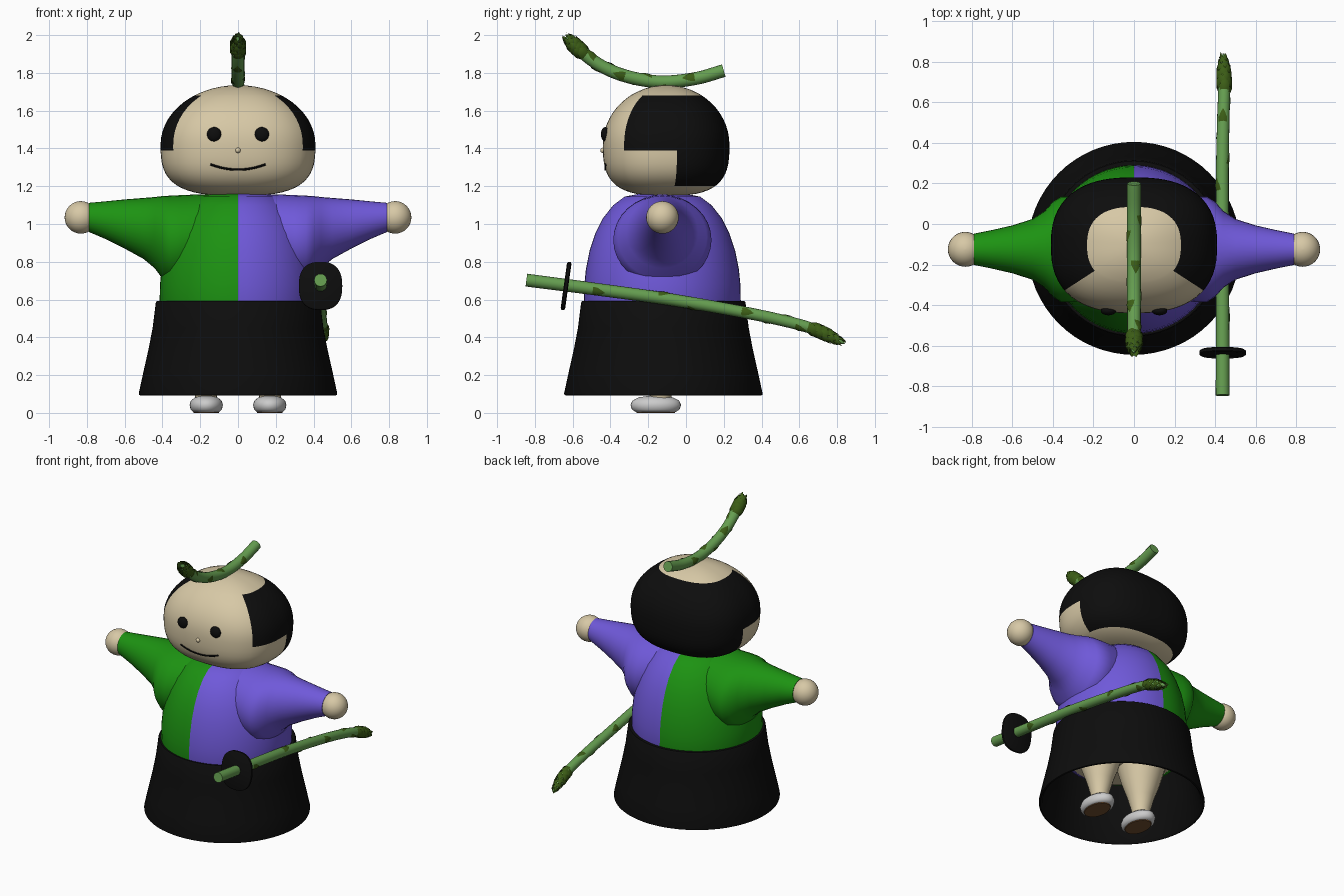
import bpy, bmesh, math
from mathutils import Vector as V

if "Cube" in bpy.data.objects:
    bpy.data.objects.remove(bpy.data.objects["Cube"])

def mat(name, c):
    m = bpy.data.materials.new(name)
    m.diffuse_color = (*c, 1)
    m.use_nodes = True
    m.node_tree.nodes["Principled BSDF"].inputs["Base Color"].default_value = m.diffuse_color
    return m

SKIN = mat("skin", (.68, .58, .38))
BLACK = mat("black", (.004, .004, .004))
GREEN = mat("robe_green", (.012, .29, .006))
PURPLE = mat("robe_purple", (.16, .10, .70))
STALK = mat("stalk", (.13, .34, .08))
BRACT = mat("bract", (.045, .11, .008))
BROWN = mat("sole_brown", (.17, .08, .03))

def mesh(name, verts, faces, mats=(), angle=40, pick=None):
    me = bpy.data.meshes.new(name)
    me.from_pydata([tuple(v) for v in verts], [], faces)
    bm = bmesh.new()
    bm.from_mesh(me)
    bmesh.ops.recalc_face_normals(bm, faces=bm.faces[:])
    if pick:
        for f in bm.faces:
            f.material_index = pick(f.calc_center_median())
    bm.to_mesh(me)
    bm.free()
    ob = bpy.data.objects.new(name, me)
    bpy.context.collection.objects.link(ob)
    for m in mats:
        me.materials.append(m)
    bpy.ops.object.select_all(action='DESELECT')
    ob.select_set(True)
    bpy.context.view_layer.objects.active = ob
    bpy.ops.object.shade_smooth_by_angle(angle=math.radians(angle))
    return ob

def loft(name, rings, mats=(), wrap=True, caps=True, angle=40, pick=None):
    n = len(rings[0])
    verts = [p for r in rings for p in r]
    faces = [(i*n + j, i*n + (j+1) % n, (i+1)*n + (j+1) % n, (i+1)*n + j)
             for i in range(len(rings)-1) for j in range(n if wrap else n-1)]
    if caps:
        faces += [tuple(range(n)), tuple(range(len(verts)-n, len(verts)))]
    return mesh(name, verts, faces, mats, angle, pick)

def lathe(name, prof, mats=(), c=(0, 0), sy=1, n=48, caps=True, angle=40):
    ts = [2*math.pi*k/n for k in range(n)]
    return loft(name, [[V((c[0] + r*math.cos(t), c[1] + sy*r*math.sin(t), z)) for t in ts]
                       for r, z in prof], mats, caps=caps, angle=angle)

def ball(name, p, r, m, scale=(1, 1, 1)):
    ts = [math.pi*(k/16 - .5) for k in range(17)]
    return loft(name, [[V((p[0] + r*scale[0]*max(math.cos(t), .01)*math.cos(2*math.pi*k/32),
                           p[1] + r*scale[1]*max(math.cos(t), .01)*math.sin(2*math.pi*k/32),
                           p[2] + r*scale[2]*math.sin(t))) for k in range(32)] for t in ts], [m])

def spline(pts, n=12):
    pts = [V(p) for p in pts]
    e = [2*pts[0] - pts[1]] + pts + [2*pts[-1] - pts[-2]]
    out = []
    for i in range(1, len(e)-2):
        a, b, c, d = e[i-1:i+3]
        for k in range(n):
            t = k/n
            out.append(.5*(2*b + (c-a)*t + (2*a-5*b+4*c-d)*t*t + (3*b-a-3*c+d)*t**3))
    return out + [pts[-1]]

def frame(path, i):
    t = (path[min(i+1, len(path)-1)] - path[max(i-1, 0)]).normalized()
    s = (V((1, 0, 0)) - t*t.x) if abs(t.x) < .9 else V((0, 1, 0)) - t*t.y
    s.normalize()
    return t, s, t.cross(s)

def tube(name, path, radius, m, n=16):
    rings = []
    for i, p in enumerate(path):
        t, s, u = frame(path, i)
        r = radius(i/(len(path)-1))
        rings.append([p + r*(s*math.cos(2*math.pi*k/n) + u*math.sin(2*math.pi*k/n)) for k in range(n)])
    return loft(name, rings, [m])

# --- head: rounded loft, hair is a colour region cut on exact rings and meridians
HY, ZM = -.105, 1.42
def frac(z):
    if z >= ZM:
        return max(1 - ((z-ZM)/.315)**2, 1e-5)**.5
    return max(1 - ((ZM-z)/.27)**3, 1e-6)**(1/3)

def plan(a):
    return (abs(math.cos(a)/.41)**2.5 + abs(math.sin(a)/.335)**2.5)**-.4

def face_y(x, z):
    f = frac(z)
    return HY - .335*f*(1 - abs(x/(.41*f))**2.5)**.4

A0, A1 = -33, 8
zs = [ZM + .315*math.sin(math.pi*k/28) for k in range(15)]
zs += [ZM - .27*math.sin(math.pi*k/28)**(2/3) for k in range(1, 15)] + [1.20, 1.39, 1.68]
azs = sorted(set(range(-90, 270, 5)) | {A0, A1, 180-A0, 180-A1})

def is_hair(c):
    a = math.degrees(math.atan2(c.y - HY, abs(c.x)))
    return int(a > A0 and (1.20 if a > A1 else 1.39) < c.z < 1.68)

loft("head", [[V((plan(a)*frac(z)*math.cos(a), HY + plan(a)*frac(z)*math.sin(a), z))
               for a in map(math.radians, azs)] for z in sorted(zs)], [SKIN, BLACK], angle=60, pick=is_hair)

# --- face
for s in (-1, 1):
    ball("eye", (s*.126, face_y(.126, 1.475), 1.475), .038, BLACK, (1, .6, 1))
ball("nose", (0, face_y(0, 1.39), 1.39), .014, SKIN)
mouth = []
for k in range(25):
    x = -.145 + .29*k/24
    z = 1.288 + .028*(x/.145)**2
    mouth.append(V((x, face_y(x, z), z)))
tube("mouth", mouth, lambda t: .006, BLACK, 8)

# --- two-coloured robe with tapering sleeves, hands, legs and feet
BY = -.125
robe = [(.33, .42), (.37, .44), (.40, .50), (.415, .59), (.413, .68), (.405, .76), (.385, .86),
        (.355, .95), (.315, 1.03), (.26, 1.10), (.20, 1.145), (.12, 1.16), (.001, 1.163)]
sleeve = [(.05, .80, 1.158, .20), (.20, .72, 1.157, .24), (.30, .68, 1.153, .26), (.36, .68, 1.15, .26),
          (.40, .71, 1.148, .235), (.44, .765, 1.143, .19), (.50, .815, 1.138, .15), (.60, .87, 1.13, .118),
          (.70, .92, 1.12, .095), (.79, .958, 1.112, .077)]
for s, m, side in ((-1, GREEN, "right"), (1, PURPLE, "left")):
    loft("robe_" + side, [[V((s*r*math.cos(a), BY + r*math.sin(a), z))
                           for a in [math.pi*(k/28 - .5) for k in range(29)]]
                          for r, z in robe], [m], wrap=False, caps=False, angle=60)
    loft("sleeve_" + side, [[V((s*p.x, BY + p.y*math.cos(a), p.z + (t - p.z)*math.sin(a)))
                             for a in [2*math.pi*k/32 for k in range(32)]]
                            for p, t in [(V((q.x, q.y, q.z)), q.w) for q in
                                         [V((x, ry, (lo+hi)/2, hi)) for x, lo, hi, ry in
                                          sleeve]]], [m], angle=60)
    ball("hand_" + side, (s*.832, BY, 1.035), .086, SKIN)
    lathe("leg_" + side, [(.055, .06), (.06, .11), (.085, .20), (.12, .30), (.155, .42)],
          [SKIN], (s*.17, BY - .01), n=24)
    lathe("foot_" + side, [(.07, .005), (.083, .018), (.088, .042), (.082, .064), (.06, .082),
                           (.03, .089), (.001, .09)], (), (s*.168, -.16), 1.52, 32, angle=60)
    lathe("sole_" + side, [(.066, 0), (.07, .008)], [BROWN], (s*.168, -.16), 1.52, 32)
lathe("pelvis", [(.001, .40), (.2, .405), (.335, .422), (.34, .45)], [SKIN], (0, BY))

# --- open flared skirt with a thin wall
lathe("skirt", [(.405, .575), (.45, .34), (.50, .11), (.515, .092), (.524, .095), (.525, .105), (.50, .22),
                (.473, .34), (.452, .45), (.435, .585), (.43, .592), (.405, .592), (.405, .575)],
      [BLACK], (0, -.12), n=64, caps=False)

# --- asparagus spears: stalk, scattered bracts and a dense scaly tip
def asparagus(name, pts, r0, r1):
    path = spline(pts)
    last = len(path) - 1
    def rad(t):
        r = r0 + (r1-r0)*t
        return r if t < .88 else max(r*(1 - (t-.88)/.12)**.6, .003)
    tube(name + "_stalk", path, rad, STALK)
    verts, faces = [], []
    def bract(f, a, length, spread, lift):
        i = min(int(f*last), last-1)
        t, s, u = frame(path, i)
        p = path[i].lerp(path[i+1], f*last - i)
        r = max(rad(f), .012)
        b = len(verts)
        for d, w, h in ((0, 1, 1.0), (.35, .85, 1+lift), (.7, .45, 1+lift), (1, .04, .95 + lift*.5)):
            # follow the curved path for the far end of the bract
            q = p + t*length*d
            j = min(range(last+1), key=lambda k: (path[k]-q).length)
            q += (path[j]-q) - t*(path[j]-q).dot(t)
            for k in range(5):
                e = a + spread*w*(k/2 - 1)
                verts.append(q + r*h*(s*math.cos(e) + u*math.sin(e)))
        for m in range(3):
            for k in range(4):
                v = b + m*5 + k
                faces.append((v, v+1, v+6, v+5))
    for k in range(9):
        bract(.17 + .071*k, k*2.4 + .4, .065, .75, .12)
    for k in range(34):
        bract(.80 + .165*k/33, k*2.4, .062 - .0006*k, .85, .28)
    mesh(name + "_bracts", verts, faces, [BRACT], 30)

asparagus("topknot", [(0, .20, 1.812), (0, .05, 1.77), (0, -.13, 1.752), (0, -.30, 1.778),
                      (0, -.44, 1.832), (0, -.55, 1.91), (0, -.635, 1.992)], .034, .034)
asparagus("sword", [(.437, -.845, .703), (.437, -.5, .658), (.436, -.1, .603), (.436, .25, .543),
                    (.44, .5, .492), (.445, .68, .442), (.44, .84, .367)], .034, .029)

# --- sword guard: rounded-square disc tilted across the stalk
tilt = math.radians(8)
ring = []
for w, sc in ((-.012, .93), (-.007, 1), (.007, 1), (.012, .93)):
    r = []
    for k in range(48):
        a = 2*math.pi*k/48
        q = sc*(abs(math.cos(a))**2.5 + abs(math.sin(a))**2.5)**-.4
        x, h = .115*q*math.cos(a), .128*q*math.sin(a)
        r.append(V((.437 + x, -.635 + w*math.cos(tilt) + h*math.sin(tilt),
                    .672 + h*math.cos(tilt) - w*math.sin(tilt))))
    ring.append(r)
loft("sword_guard", ring, [BLACK])
